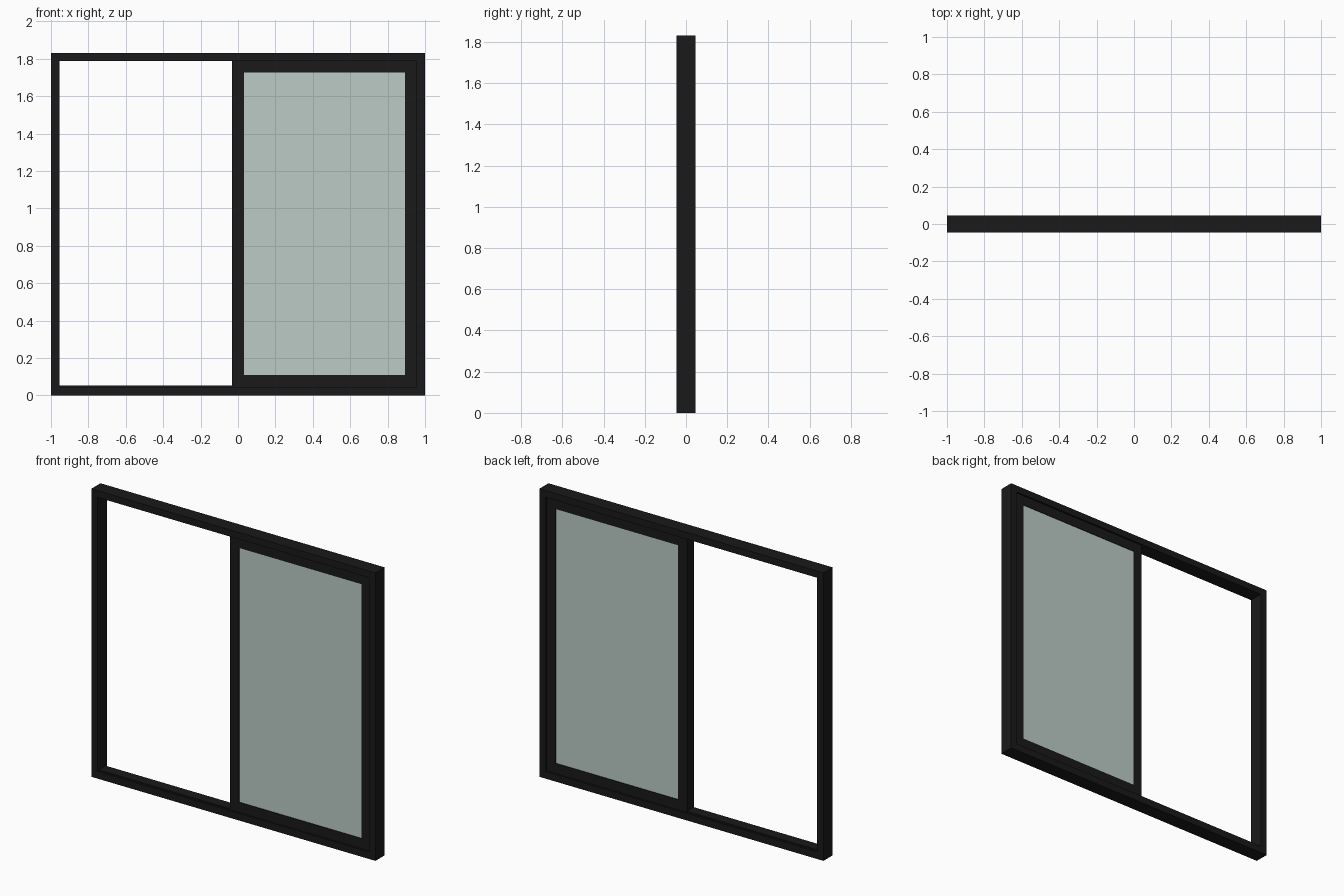
import bpy

if "Cube" in bpy.data.objects:
    bpy.data.objects.remove(bpy.data.objects["Cube"])


def material(name, color):
    m = bpy.data.materials.new(name)
    m.diffuse_color = color
    m.use_nodes = True
    m.node_tree.nodes["Principled BSDF"].inputs["Base Color"].default_value = m.diffuse_color
    return m


black = material("black_metal", (0.01, 0.01, 0.01, 1))
glass = material("tinted_glass", (0.50, 0.60, 0.56, 0.5))


def box(name, x, y, z, mat):
    """Box from (min, max) ranges on each axis."""
    bpy.ops.mesh.primitive_cube_add(
        size=1, location=[(r[0] + r[1]) / 2 for r in (x, y, z)])
    o = bpy.context.object
    o.name = name
    o.scale = [r[1] - r[0] for r in (x, y, z)]
    bpy.ops.object.transform_apply(location=False, rotation=False, scale=True)
    o.data.materials.append(mat)
    return o


def rectangle_frame(name, x, z, depth, side, bottom, top):
    """Full-height uprights with rails fitted between them."""
    y = (-depth, depth)
    box(name + "_left_upright", (x[0], x[0] + side), y, z, black)
    box(name + "_right_upright", (x[1] - side, x[1]), y, z, black)
    inner = (x[0] + side, x[1] - side)
    box(name + "_bottom_rail", inner, y, (z[0], z[0] + bottom), black)
    box(name + "_top_rail", inner, y, (z[1] - top, z[1]), black)


# Outer window frame
rectangle_frame("outer_frame", (-1, 1), (0, 1.832), 0.046, 0.045, 0.045, 0.043)

# Low sill track in the open half
box("sill_track", (-0.955, -0.031), (-0.034, 0.034), (0.045, 0.052), black)

# Sash filling the right half, slightly recessed
rectangle_frame("sash", (-0.031, 0.955), (0.045, 1.789), 0.034, 0.062, 0.064, 0.062)

# Glazing unit almost flush with the sash
box("glass_pane", (0.031, 0.893), (-0.03, 0.03), (0.109, 1.727), glass)
